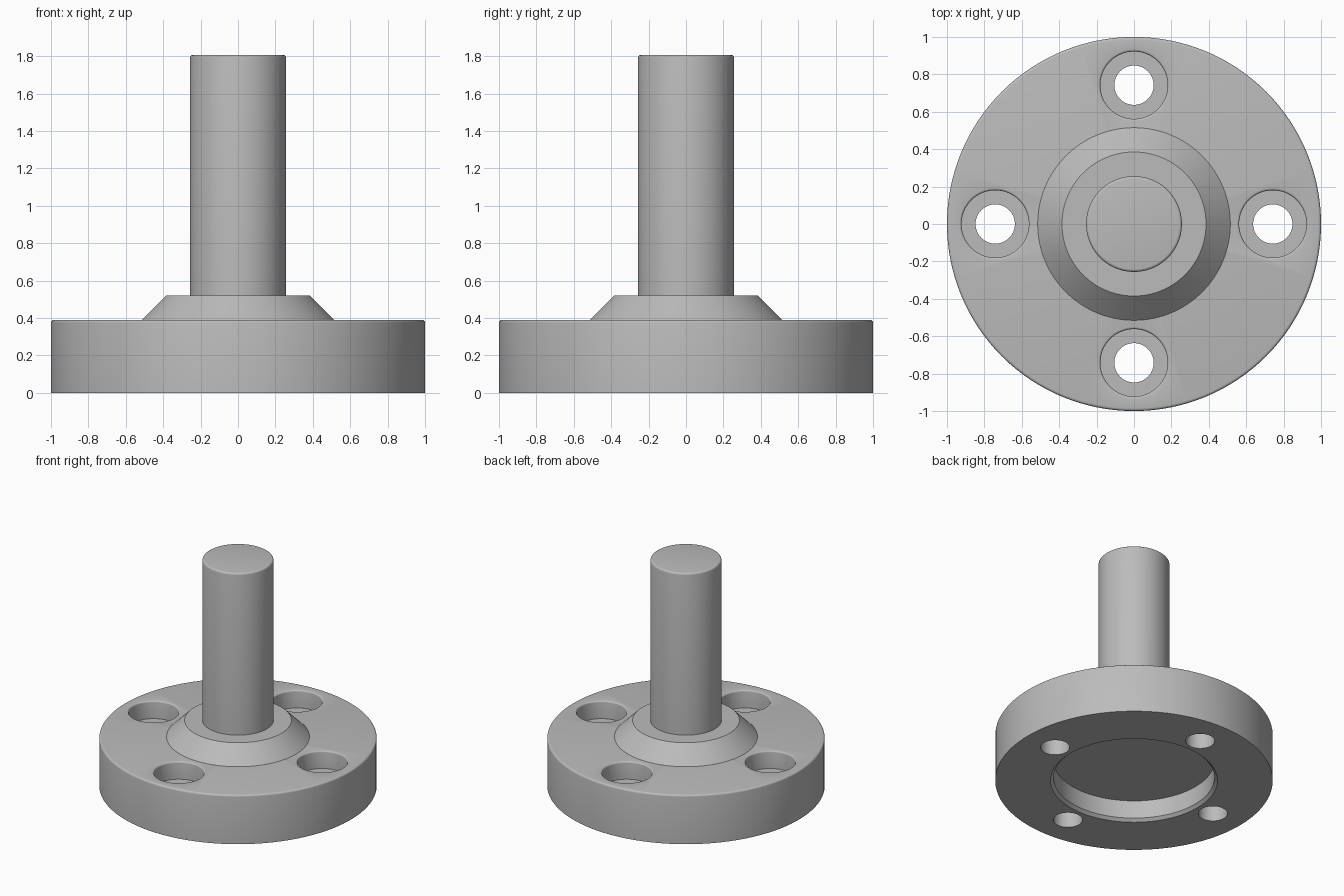
import bpy, bmesh, math

if "Cube" in bpy.data.objects:
    bpy.data.objects.remove(bpy.data.objects["Cube"], do_unlink=True)

# Material
steel = bpy.data.materials.new("grey steel")
steel.use_nodes = True
grey = (0.5, 0.5, 0.5, 1)
steel.diffuse_color = grey
steel.node_tree.nodes["Principled BSDF"].inputs["Base Color"].default_value = grey


def arc(r, z, radius, start, end, steps=4):
    """Points of a rounded edge centred on (r, z)."""
    angles = [math.radians(start + (end - start) * i / steps) for i in range(steps + 1)]
    return [(r + radius * math.cos(a), z + radius * math.sin(a)) for a in angles]


def lathe(name, profile, segments=128, location=(0, 0, 0)):
    """Revolve (radius, height) points about z."""
    bm = bmesh.new()
    verts = [bm.verts.new((r, 0, z)) for r, z in profile]
    edges = [bm.edges.new(pair) for pair in zip(verts, verts[1:])]
    bmesh.ops.spin(bm, geom=verts + edges, cent=(0, 0, 0), axis=(0, 0, 1),
                   angle=math.tau, steps=segments, use_duplicate=False)
    bmesh.ops.remove_doubles(bm, verts=bm.verts, dist=1e-5)
    bmesh.ops.recalc_face_normals(bm, faces=bm.faces)
    mesh = bpy.data.meshes.new(name)
    bm.to_mesh(mesh)
    bm.free()
    mesh.materials.append(steel)
    obj = bpy.data.objects.new(name, mesh)
    obj.location = location
    bpy.context.collection.objects.link(obj)
    return obj


def activate(obj):
    bpy.ops.object.select_all(action='DESELECT')
    obj.select_set(True)
    bpy.context.view_layer.objects.active = obj


FLANGE_TOP, COLLAR_TOP, SHAFT_TOP = 0.39, 0.52, 1.807
ROUND, BORE_ROUND = 0.015, 0.012

# Flange with a chamfered round recess underneath
flange = lathe("flange", [(0, 0.165), (0.58, 0.165), (0.58, 0.022), (0.602, 0), (1, 0)]
               + arc(1 - ROUND, FLANGE_TOP - ROUND, ROUND, 0, 90)
               + [(0, FLANGE_TOP)])

# Four counterbored screw holes
bore = ([(0, -0.1), (0.105, -0.1), (0.105, 0.25), (0.18, 0.25)]
        + arc(0.18 + BORE_ROUND, FLANGE_TOP - BORE_ROUND, BORE_ROUND, 180, 90)
        + [(0.18 + BORE_ROUND, 0.5), (0, 0.5)])
for i in range(4):
    angle = i * math.pi / 2
    cutter = lathe("hole_cutter", bore, 64,
                   (0.742 * math.cos(angle), 0.742 * math.sin(angle), 0))
    cutter.hide_render = True
    activate(flange)
    cut = flange.modifiers.new("screw_hole", 'BOOLEAN')
    cut.operation = 'DIFFERENCE'
    cut.solver = 'EXACT'
    cut.object = cutter
    bpy.ops.object.modifier_apply(modifier=cut.name)
    bpy.data.objects.remove(cutter, do_unlink=True)

# Conical collar, left open where it meets the flange and shaft
collar = lathe("collar", [(0.515, FLANGE_TOP), (0.385, COLLAR_TOP), (0.256, COLLAR_TOP)])

# Shaft with a rounded top edge
shaft = lathe("shaft", [(0.256, COLLAR_TOP)]
              + arc(0.256 - ROUND, SHAFT_TOP - ROUND, ROUND, 0, 90)
              + [(0, SHAFT_TOP)])

for part in (flange, collar, shaft):
    activate(part)
    bpy.ops.object.shade_smooth_by_angle(angle=math.radians(30))
